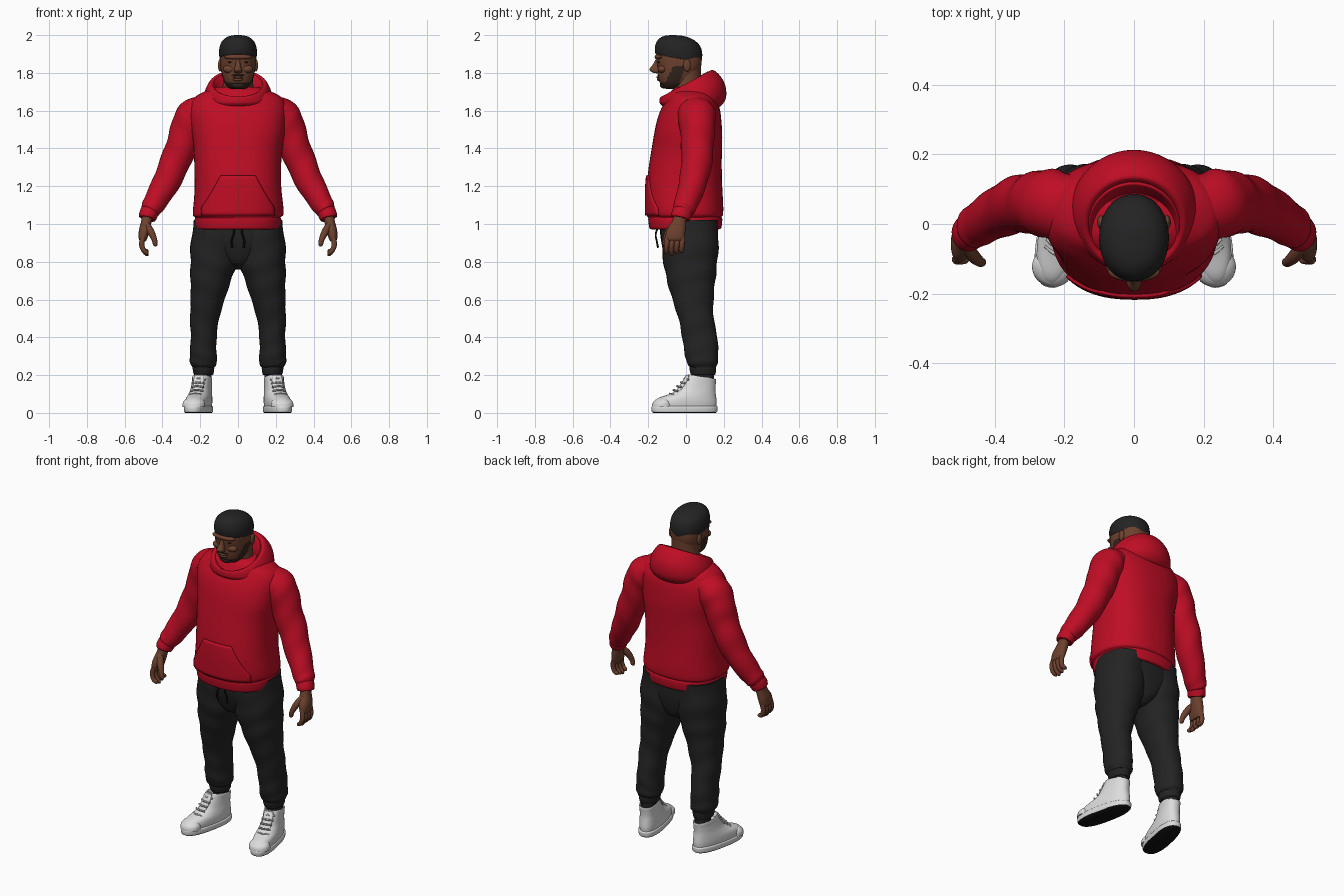
import bpy, bmesh, math
from mathutils import Vector, Matrix
from mathutils.bvhtree import BVHTree

cube = bpy.data.objects.get("Cube")
if cube:
    bpy.data.objects.remove(cube, do_unlink=True)


def material(name, *rgb):
    mat = bpy.data.materials.new(name)
    mat.use_nodes = True
    mat.diffuse_color = (*rgb, 1)
    bsdf = next(n for n in mat.node_tree.nodes if n.type == 'BSDF_PRINCIPLED')
    bsdf.inputs["Base Color"].default_value = (*rgb, 1)
    return mat


RED = material("red_fleece", .52, .004, .018)
CHARCOAL = material("charcoal_cloth", .017, .017, .018)
SKIN = material("brown_skin", .15, .052, .027)
BEARD = material("dark_beard", .035, .018, .012)
WHITE = material("white_leather", .72, .72, .72)
BLACK = material("black_rubber", .006, .006, .006)
GREY = material("grey_laces", .5, .5, .5)


def finish(name, bm, mats, pick=None, angle=50):
    """Turn a bmesh into a smooth shaded object; pick chooses a material per face."""
    bmesh.ops.recalc_face_normals(bm, faces=bm.faces)
    for f in bm.faces:
        f.material_index = pick(f.calc_center_median(), f.normal) if pick else 0
    mesh = bpy.data.meshes.new(name)
    bm.to_mesh(mesh)
    bm.free()
    obj = bpy.data.objects.new(name, mesh)
    bpy.context.collection.objects.link(obj)
    for m in mats:
        mesh.materials.append(m)
    bpy.ops.object.select_all(action='DESELECT')
    obj.select_set(True)
    bpy.context.view_layer.objects.active = obj
    bpy.ops.object.shade_smooth_by_angle(angle=math.radians(angle))
    return obj


def spline(rows, steps):
    """Smooth curve through rows of numbers."""
    out = []
    for i in range(len(rows) - 1):
        a, b, c, d = (rows[min(max(i + k, 0), len(rows) - 1)] for k in (-1, 0, 1, 2))
        for s in range(steps):
            t = s / steps
            out.append([q + .5 * t * (r - p + t * (2*p - 5*q + 4*r - e + t * (3*(q - r) + e - p)))
                        for p, q, r, e in zip(a, b, c, d)])
    return out + [list(rows[-1])]


def loft(name, rows, mats, power=2, tilt=False, segs=32, steps=5, fold=0, waves=1,
         side=1, place=Matrix(), pick=None):
    """Skin rings (x, y, z, rx, ry, shear); tilt turns the rings to follow the path."""
    rows = spline([tuple(r) + (0,) * (6 - len(r)) for r in rows], steps)
    bm = bmesh.new()
    rings = []
    for i, (x, y, z, rx, ry, shear) in enumerate(rows):
        u, v = Vector((0, 1, 0)), Vector((1, 0, 0))
        if tilt:
            t = Vector(rows[min(i + 1, len(rows) - 1)][:3]) - Vector(rows[max(i - 1, 0)][:3])
            t.normalize()
            u = (u - t * u.dot(t)).normalized()
            v = t.cross(u)
        ring = []
        for k in range(segs):
            a = math.tau * k / segs
            c, s = math.cos(a), math.sin(a)
            r = 1 + fold * math.sin(math.tau * waves * i / len(rows) + 2 * c + 1.5 * s)
            cx = math.copysign(abs(c) ** (2 / power), c) * rx * r
            sy = math.copysign(abs(s) ** (2 / power), s) * ry * r
            p = place @ (Vector((x, y, z + shear * s)) + v * cx + u * sy)
            ring.append(bm.verts.new((p.x * side, p.y, p.z)))
        rings.append(ring)
    for lo, hi in zip(rings, rings[1:]):
        for k in range(segs):
            n = (k + 1) % segs
            bm.faces.new((lo[k], lo[n], hi[n], hi[k]))
    bm.faces.new(rings[0])
    bm.faces.new(rings[-1])
    return finish(name, bm, mats, pick)


def span(z, x0, x1, y0, y1, shear=0):
    """Horizontal ring given by its extents."""
    return ((x0 + x1) / 2, (y0 + y1) / 2, z, abs(x1 - x0) / 2, (y1 - y0) / 2, shear)


def mid(z, half, y0, y1, shear=0):
    return span(z, -half, half, y0, y1, shear)


def blob(name, centre, size, mat):
    bm = bmesh.new()
    bmesh.ops.create_uvsphere(bm, u_segments=20, v_segments=12, radius=1,
                              matrix=Matrix.Translation(centre) @ Matrix.Diagonal((*size, 1)))
    return finish(name, bm, [mat])


# Hoodie body, hem and hood
torso = loft("hoodie_body", [
    mid(1.0, .22, -.19, .18), mid(1.035, .226, -.2, .188), mid(1.06, .24, -.21, .196),
    mid(1.2, .23, -.207, .192), mid(1.38, .232, -.185, .19), mid(1.5, .25, -.165, .19),
    mid(1.6, .258, -.135, .182), mid(1.665, .235, -.1, .155), mid(1.7, .18, -.08, .13),
    mid(1.725, .11, -.06, .1)], [RED], power=2.35, segs=48, fold=.008, waves=4)
loft("hoodie_hem", [mid(.972, .215, -.183, .175), mid(.98, .226, -.194, .187),
                    mid(1.025, .229, -.2, .192), mid(1.04, .22, -.195, .185)],
     [RED], power=2.35, segs=48)
loft("hood", [
    mid(1.64, .09, -.06, .08), mid(1.7, .112, -.095, .1, .045), mid(1.735, .128, -.118, .122, .066),
    mid(1.745, .146, -.13, .142, .07), mid(1.728, .163, -.138, .178, .06),
    mid(1.695, .178, -.14, .207, .042), mid(1.655, .182, -.138, .212, .016),
    mid(1.625, .165, -.125, .185, 0), mid(1.61, .13, -.09, .14)], [RED], segs=48)
loft("hood_inner_layer", [
    mid(1.68, .1, -.075, .085, .04), mid(1.725, .122, -.118, .105, .068),
    mid(1.735, .132, -.128, .12, .07), mid(1.7, .14, -.12, .125, .05)], [RED], segs=48)

# Front pocket, wrapped on the body
bm = bmesh.new()
bm.from_mesh(torso.data)
surface = BVHTree.FromBMesh(bm)
bm.free()
bm = bmesh.new()
grid = []
for j in range(13):
    z = 1.045 + .21 * j / 12
    half = .192 - .1 * max(0, (z - 1.09) / .165) ** .85
    line = []
    for i in range(25):
        x = half * (i / 12 - 1)
        hit = surface.ray_cast(Vector((x, -1, z)), Vector((0, 1, 0)))[0]
        line.append(bm.verts.new((x, hit.y - .003, z)))
    grid.append(line)
for lo, hi in zip(grid, grid[1:]):
    for i in range(24):
        bm.faces.new((lo[i], lo[i + 1], hi[i + 1], hi[i]))
pocket = finish("front_pocket", bm, [RED])
thick = pocket.modifiers.new("thickness", 'SOLIDIFY')
thick.thickness, thick.offset = .012, 0

# Head, neck and cap
loft("neck", [mid(1.62, .1, -.07, .1), mid(1.7, .085, -.065, .09), mid(1.78, .078, -.07, .08),
              mid(1.87, .08, -.07, .082)], [SKIN])


def beard_rule(c, n):
    jaw = 1.71 < c.z < 1.835 and -.1 < c.y + (c.z - 1.77) * -.5 < -.03 and abs(c.x) > .05
    return int(c.z < 1.748 or jaw)


loft("head", [mid(1.714, .03, -.1, -.03), mid(1.722, .05, -.12, -.01), mid(1.745, .07, -.137, .02),
              mid(1.78, .083, -.148, .055), mid(1.83, .093, -.15, .078), mid(1.88, .095, -.157, .083),
              mid(1.93, .09, -.15, .075)], [SKIN, BEARD], power=2.3, segs=64, steps=8,
     pick=beard_rule)
loft("nose", [(0, -.15, 1.87, .01, .012), (0, -.158, 1.845, .013, .017),
              (0, -.166, 1.818, .021, .028), (0, -.158, 1.803, .02, .02),
              (0, -.15, 1.798, .008, .008)], [SKIN], segs=20)
blob("brow", (0, -.138, 1.884), (.075, .028, .016), SKIN)
blob("upper_lip", (0, -.144, 1.777), (.03, .012, .007), SKIN)
blob("lower_lip", (0, -.142, 1.765), (.028, .012, .008), SKIN)
blob("moustache", (0, -.142, 1.788), (.036, .01, .005), BEARD)
blob("chin", (0, -.115, 1.737), (.04, .024, .02), BEARD)
for side, word in ((1, "left"), (-1, "right")):
    blob(word + "_ear", (side * .095, .005, 1.84), (.011, .02, .033), SKIN)
    blob(word + "_eye", (side * .038, -.142, 1.857), (.016, .008, .005), BEARD)
    blob(word + "_cheek", (side * .045, -.125, 1.82), (.035, .024, .022), SKIN)

loft("cap", [mid(1.878, .093, -.155, .076, -.022), mid(1.88, .098, -.162, .082, -.022),
             mid(1.92, .1, -.164, .086, -.018), mid(1.958, .09, -.15, .074, -.015),
             mid(1.984, .066, -.12, .042, -.01), mid(1.996, .034, -.08, 0, -.004),
             mid(1.999, .004, -.045, -.035)], [CHARCOAL], power=2.1, segs=48)

# Trousers seat, with a rounded crotch
loft("trouser_seat", [mid(.76, .02, -.02, .1), mid(.79, .07, -.085, .14), mid(.85, .16, -.115, .16),
                      mid(.93, .222, -.135, .17), mid(1.03, .222, -.14, .17)],
     [CHARCOAL], power=2.3)

for side, word in ((1, "left"), (-1, "right")):
    # Sleeve and cuff
    loft(word + "_sleeve", [
        (.17, .05, 1.62, .065, .085), (.225, .055, 1.585, .088, .1), (.258, .06, 1.53, .092, .096),
        (.288, .06, 1.44, .085, .088), (.332, .057, 1.33, .08, .082), (.38, .037, 1.22, .073, .074),
        (.437, .005, 1.12, .062, .064), (.46, -.012, 1.08, .055, .06), (.468, -.018, 1.064, .046, .05)],
        [RED], tilt=True, fold=.025, waves=6, side=side)
    loft(word + "_cuff", [(.464, -.015, 1.075, .042, .046), (.468, -.018, 1.066, .049, .053),
                          (.48, -.03, 1.036, .047, .052), (.482, -.032, 1.03, .04, .044)],
         [RED], tilt=True, side=side)

    # Hand with four fingers and a thumb
    loft(word + "_palm", [(.478, -.03, 1.05, .028, .033), (.486, -.038, 1.01, .028, .038),
                          (.496, -.053, .965, .029, .05), (.503, -.058, .925, .023, .05),
                          (.503, -.058, .908, .014, .044)], [SKIN], power=2.3, side=side)
    for i in range(4):
        y, tip = -.098 + .027 * i, .838 + .008 * abs(i - 1)
        loft(f"{word}_finger_{i + 1}", [
            (.502, y, .935, .013, .013), (.51, y - .004, .895, .014, .014),
            (.5, y - .006, .862, .013, .013), (.482, y - .004, tip + .002, .011, .011),
            (.474, y - .004, tip, .004, .004)], [SKIN], tilt=True, segs=14, side=side)
    loft(word + "_thumb", [(.485, -.06, 1.0, .017, .02), (.462, -.092, .96, .019, .019),
                           (.444, -.108, .92, .015, .015), (.437, -.11, .89, .012, .012),
                           (.436, -.109, .882, .004, .004)], [SKIN], tilt=True, segs=14, side=side)

    # Trouser leg, gathered at the ankle
    loft(word + "_trouser_leg", [
        span(1.02, .0, .232, -.13, .168), span(.9, -.005, .25, -.13, .172),
        span(.79, .005, .252, -.118, .165), span(.7, .038, .252, -.1, .155),
        span(.6, .07, .25, -.072, .145), span(.5, .1, .254, -.04, .147),
        span(.4, .113, .25, -.02, .166), span(.32, .114, .254, -.008, .17),
        span(.265, .112, .254, .005, .168), span(.24, .125, .24, .022, .158)],
        [CHARCOAL], power=2.2, fold=.02, waves=7, side=side)
    loft(word + "_trouser_cuff", [span(.2, .136, .228, .035, .148), span(.207, .13, .235, .025, .156),
                                  span(.24, .126, .24, .018, .16), span(.255, .14, .23, .03, .15)],
         [CHARCOAL], side=side)
    loft(word + "_sock", [span(.15, .14, .225, .045, .148), span(.215, .14, .225, .045, .148)],
         [CHARCOAL], side=side)
    loft(word + "_drawstring", [(.018, -.14, 1.0, .005, .005), (.022, -.16, .95, .005, .005),
                                (.034, -.155, .91, .005, .005), (.03, -.148, .875, .006, .006)],
         [BLACK], tilt=True, segs=10, side=side)

    # High-top shoe turned outwards, black underneath
    turn = Matrix.Translation((.207, 0, 0)) @ Matrix.Rotation(math.radians(12), 4, 'Z')
    loft(word + "_sole", [mid(0, .058, -.175, .16), mid(.008, .063, -.184, .168),
                          mid(.03, .064, -.186, .17), mid(.036, .058, -.18, .164)],
         [WHITE, BLACK], power=2.5, segs=48, side=side, place=turn,
         pick=lambda c, n: int(n.z < -.5))
    loft(word + "_shoe", [
        mid(.028, .058, -.178, .163), mid(.055, .061, -.176, .165), mid(.078, .06, -.15, .163),
        mid(.1, .056, -.088, .16), mid(.125, .052, -.042, .158), mid(.16, .05, -.012, .16, -.006),
        mid(.186, .05, .008, .162, -.012), mid(.19, .045, .014, .156, -.012),
        mid(.17, .038, .025, .148, -.01)], [WHITE], power=2.3, segs=48, side=side, place=turn)
    loft(word + "_toe_cap", [mid(.03, .06, -.184, -.07), mid(.056, .058, -.177, -.075),
                             mid(.075, .04, -.15, -.09), mid(.08, .01, -.12, -.1)],
         [WHITE], side=side, place=turn)
    loft(word + "_tongue", [(0, -.05, .1, .026, .012), (0, -.022, .14, .028, .013),
                            (0, 0, .18, .028, .011), (0, .008, .2, .024, .007)],
         [WHITE], power=2.6, side=side, place=turn)
    for i in range(5):
        y, z = -.088 + .02 * i, .102 + .02 * i
        loft(f"{word}_lace_{i + 1}", [(-.034, y + .016, z - .006, .005, .005), (0, y, z, .005, .005),
                                      (.034, y + .016, z - .006, .005, .005)],
             [GREY], tilt=True, segs=10, side=side, place=turn)
